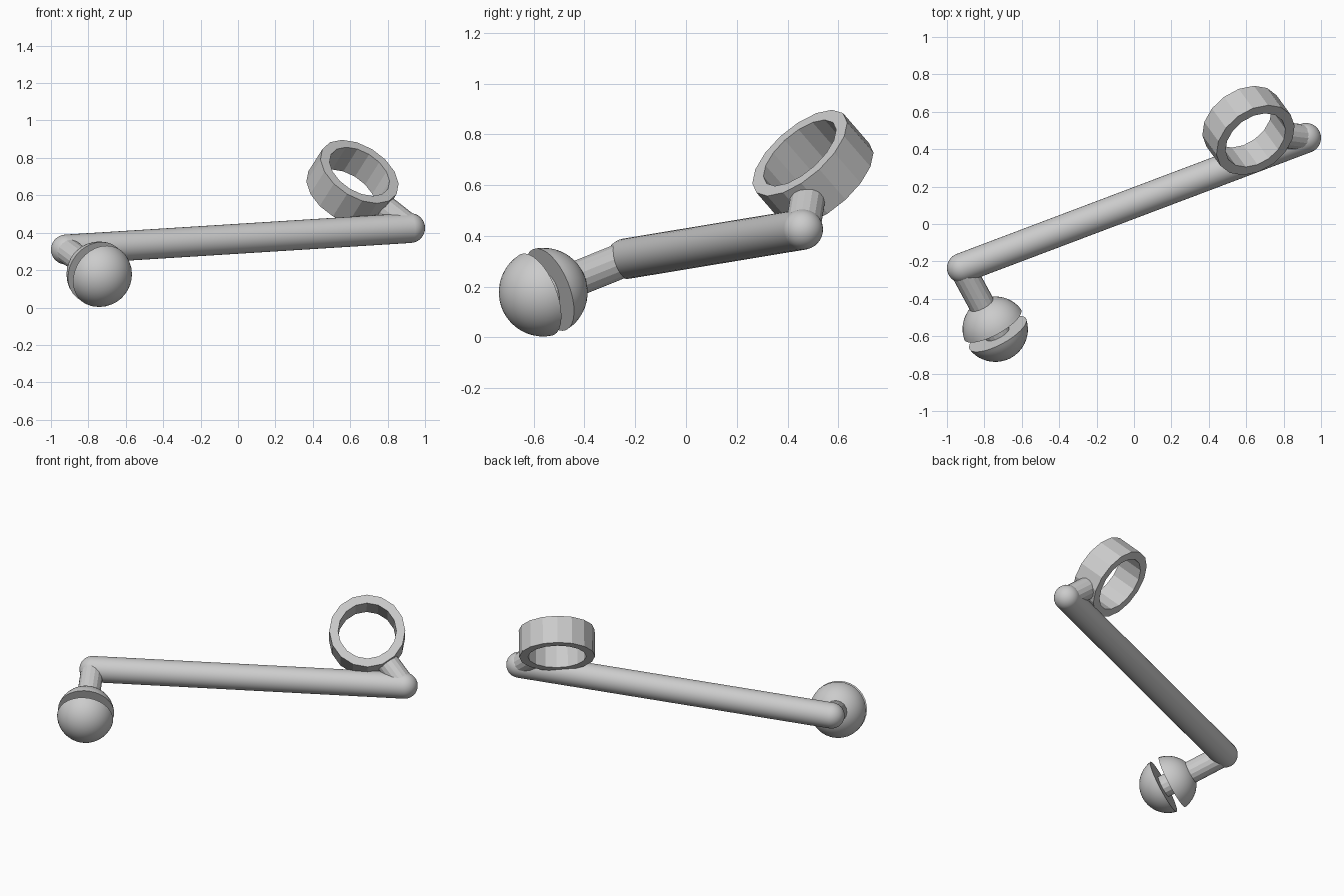
import bpy, bmesh, math
from mathutils import Vector

if "Cube" in bpy.data.objects:
    bpy.data.objects.remove(bpy.data.objects["Cube"], do_unlink=True)

grey = bpy.data.materials.new("light grey")
grey.use_nodes = True
grey.diffuse_color = (0.6, 0.6, 0.6, 1)
grey.node_tree.nodes["Principled BSDF"].inputs["Base Color"].default_value = (0.6, 0.6, 0.6, 1)


def lathe(name, profile, origin, axis, sides, smooth, closed=False):
    """Revolve (radius, height) points round an axis through origin."""
    bm = bmesh.new()
    verts = [bm.verts.new((r, 0, h)) for r, h in profile]
    edges = [bm.edges.new(p) for p in zip(verts, verts[1:])]
    if closed:
        edges.append(bm.edges.new((verts[-1], verts[0])))
    bmesh.ops.spin(bm, geom=verts + edges, cent=(0, 0, 0), axis=(0, 0, 1),
                   angle=math.tau, steps=sides, use_merge=True)
    bmesh.ops.remove_doubles(bm, verts=bm.verts, dist=1e-5)
    bmesh.ops.recalc_face_normals(bm, faces=bm.faces)
    mesh = bpy.data.meshes.new(name)
    bm.to_mesh(mesh)
    bm.free()
    mesh.materials.append(grey)
    ob = bpy.data.objects.new(name, mesh)
    bpy.context.collection.objects.link(ob)
    ob.location = origin
    ob.rotation_mode = 'QUATERNION'
    ob.rotation_quaternion = Vector(axis).to_track_quat('Z', 'Y')
    if smooth:
        bpy.ops.object.select_all(action='DESELECT')
        ob.select_set(True)
        bpy.context.view_layer.objects.active = ob
        bpy.ops.object.shade_smooth_by_angle(angle=math.radians(30))
    return ob


def rod(name, start, end, radius, sides, smooth):
    d = end - start
    lathe(name, [(0, 0), (radius, 0), (radius, d.length), (0, d.length)],
          start, d, sides, smooth)


def arc(radius, low, high, steps=12):
    """Sphere outline between two heights."""
    a, b = math.asin(low / radius), math.asin(high / radius)
    angles = [a + (b - a) * i / steps for i in range(steps + 1)]
    return [(max(0, radius * math.cos(t)), radius * math.sin(t)) for t in angles]


left_elbow = Vector((0.92, 0.46, 0.425))
right_elbow = Vector((-0.92, -0.235, 0.31))
ball = Vector((-0.742, -0.5625, 0.178))
ring = Vector((0.612, 0.50, 0.667))

# Long bar with rounded elbows
rod("long_bar", right_elbow, left_elbow, 0.08, 32, True)
for name, p in (("left_elbow", left_elbow), ("right_elbow", right_elbow)):
    lathe(name, arc(0.08, -0.08, 0.08, 16), p, left_elbow - right_elbow, 32, True)

# Short arms to the ring and through the ball
to_ring = (ring - left_elbow).normalized()
to_ball = ball - right_elbow
rod("ring_arm", left_elbow, ring - to_ring * 0.195, 0.07, 16, False)
rod("ball_arm", right_elbow, ball + to_ball * 0.1, 0.07, 16, False)

# Ball split by a slot across the arm
R, GAP = 0.175, 0.03
lathe("ball_outer_half", [(0, GAP)] + arc(R, GAP, R), ball, to_ball, 32, True)
lathe("ball_inner_half", arc(R, -R, -GAP) + [(0, -GAP)], ball, to_ball, 32, True)

# Open ring
H = 0.0875
lathe("ring", [(0.178, -H), (0.232, -H), (0.232, H), (0.178, H)],
      ring, (0.43, -0.59, 0.68), 16, False, closed=True)
